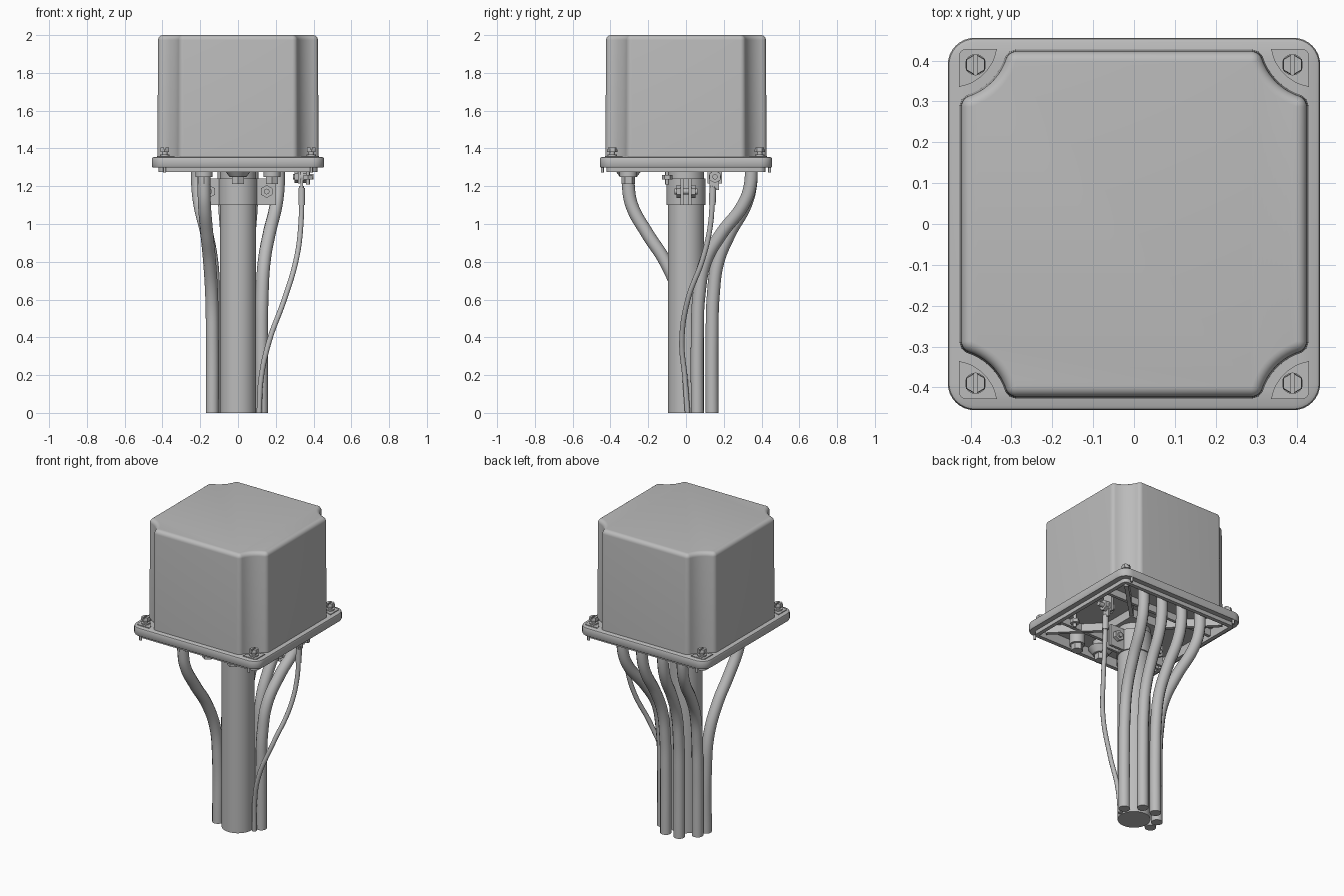
import bpy, bmesh, math
from mathutils import Matrix, Vector

if "Cube" in bpy.data.objects:
    bpy.data.objects.remove(bpy.data.objects["Cube"])

grey = bpy.data.materials.new("plain grey")
grey.diffuse_color = (0.5, 0.5, 0.5, 1)
grey.use_nodes = True
grey.node_tree.nodes["Principled BSDF"].inputs["Base Color"].default_value = grey.diffuse_color


def finish(ob):
    ob.data.materials.clear()
    ob.data.materials.append(grey)
    bpy.ops.object.select_all(action='DESELECT')
    ob.select_set(True)
    bpy.context.view_layer.objects.active = ob
    bpy.ops.object.shade_smooth_by_angle(angle=math.radians(35))
    return ob


def from_bm(name, bm):
    bmesh.ops.recalc_face_normals(bm, faces=bm.faces[:])
    me = bpy.data.meshes.new(name)
    bm.to_mesh(me)
    bm.free()
    ob = bpy.data.objects.new(name, me)
    bpy.context.collection.objects.link(ob)
    return finish(ob)


def box(name, lo, hi, turn=0):
    bm = bmesh.new()
    lo, hi = Vector(lo), Vector(hi)
    bmesh.ops.create_cube(bm, size=1, matrix=Matrix.Rotation(turn, 4, 'Z')
                          @ Matrix.Translation((lo + hi) / 2) @ Matrix.Diagonal((*(hi - lo), 1)))
    return from_bm(name, bm)


def cyl(name, r, a, b, sides=32):
    a, b = Vector(a), Vector(b)
    q = (b - a).to_track_quat('Z', 'Y').to_matrix().to_4x4()
    bm = bmesh.new()
    bmesh.ops.create_cone(bm, cap_ends=True, segments=sides, radius1=r, radius2=r,
                          depth=(b - a).length, matrix=Matrix.Translation((a + b) / 2) @ q)
    return from_bm(name, bm)


def loft(name, rings, closed=False):
    bm = bmesh.new()
    vs = [[bm.verts.new(p) for p in ring] for ring in rings]
    n = len(vs[0])
    for k in range(len(vs) if closed else len(vs) - 1):
        a, b = vs[k], vs[(k + 1) % len(vs)]
        for i in range(n):
            j = (i + 1) % n
            bm.faces.new((a[i], a[j], b[j], b[i]))
    if not closed:
        bm.faces.new(vs[0])
        bm.faces.new(vs[-1])
    return from_bm(name, bm)


def tube(name, pts, r):
    cu = bpy.data.curves.new(name, 'CURVE')
    cu.dimensions = '3D'
    cu.bevel_depth, cu.bevel_resolution = r, 4
    cu.resolution_u, cu.use_fill_caps = 8, True
    sp = cu.splines.new('BEZIER')
    sp.bezier_points.add(len(pts) - 1)
    for bp, p in zip(sp.bezier_points, pts):
        bp.co = p
        bp.handle_left_type = bp.handle_right_type = 'AUTO'
    ob = bpy.data.objects.new(name, cu)
    bpy.context.collection.objects.link(ob)
    bpy.ops.object.select_all(action='DESELECT')
    ob.select_set(True)
    bpy.context.view_layer.objects.active = ob
    bpy.ops.object.convert(target='MESH')
    return finish(bpy.context.object)


def four(corner):
    """Repeat a corner's points around the four sides."""
    return [(x * c - y * s, x * s + y * c) for c, s in ((1, 0), (0, 1), (-1, 0), (0, -1))
            for x, y in corner]


def arc(cx, cy, r, a0, a1, n=8):
    return [(cx + r * math.cos(a0 + (a1 - a0) * i / n), cy + r * math.sin(a0 + (a1 - a0) * i / n))
            for i in range(n + 1)]


def notched(d, z):
    """Square with concave corners, inset by d."""
    h, c, R, f = 0.427, 0.45, 0.14, 0.032
    fx = h - f
    fy = c - math.sqrt((R + f) ** 2 - (c - fx) ** 2)
    t = math.atan2(c - fy, c - fx)
    pts = arc(fx, fy, f - d, 0, t)
    pts += arc(c, c, R + d, math.pi + t, 1.5 * math.pi - t, 10)[1:-1]
    pts += arc(fy, fx, f - d, math.pi / 2 - t, math.pi / 2)
    return [(x, y, z) for x, y in four(pts)]


def rounded(h, r, z):
    return [(x, y, z) for x, y in four(arc(h - r, h - r, r, 0, math.pi / 2))]


# Cover with notched corners and a rounded top edge
rings = [notched(0, 1.345), notched(0.004, 1.974)]
for i in range(1, 7):
    a = math.pi / 2 * i / 6
    rings.append(notched(0.004 + 0.026 * (1 - math.cos(a)), 1.974 + 0.026 * math.sin(a)))
loft("cover", rings)

# Mounting flange with lower lip
loft("flange", [rounded(h, h - 0.39, z) for h, z in
                ((0.452, 1.30), (0.456, 1.306), (0.456, 1.344), (0.453, 1.351), (0.445, 1.355),
                 (0.395, 1.355), (0.395, 1.275), (0.42, 1.275), (0.42, 1.30))], True)
loft("base_floor", [rounded(0.4, 0.02, 1.335), rounded(0.4, 0.02, 1.352)])

# Corner pads and slotted screws
for sx in (-1, 1):
    for sy in (-1, 1):
        x, y = 0.388 * sx, 0.39 * sy
        t = math.radians(14)
        pad = [(0.428, 0.336)] + arc(0.45, 0.45, 0.117, math.pi + math.pi / 2 - t,
                                     math.pi + t)[1:-1] + [(0.336, 0.428)]
        pad += arc(0.413, 0.413, 0.015, math.pi / 2, 0, 4)
        loft("corner_pad", [[(sx * px, sy * py, z) for px, py in pad] for z in (1.35, 1.36)])
        cyl("screw_washer", 0.026, (x, y, 1.358), (x, y, 1.368), 24)
        cyl("screw_shank", 0.014, (x, y, 1.36), (x, y, 1.385), 16)
        cyl("screw_head", 0.027, (x, y, 1.38), (x, y, 1.394), 6)
        for side in (-1, 1):
            bm = bmesh.new()
            bmesh.ops.create_cone(bm, cap_ends=True, segments=6, radius1=0.027, radius2=0.025,
                                  depth=0.011, matrix=Matrix.Translation((x, y, 1.3995)))
            bmesh.ops.bisect_plane(bm, geom=bm.verts[:] + bm.edges[:] + bm.faces[:],
                                   plane_co=(x + side * 0.005, y, 0), plane_no=(side, 0, 0),
                                   clear_inner=True)
            bmesh.ops.holes_fill(bm, edges=bm.edges[:])
            from_bm("screw_head_half", bm)
        cyl("screw_tip", 0.008, (x, 0.443 * sy, 1.272), (x, 0.443 * sy, 1.31), 12)

# Underside ribs
for turn in (math.pi / 4, -math.pi / 4):
    box("diagonal_rib", (-0.52, -0.012, 1.285), (0.52, 0.012, 1.34), turn)
for y in (-0.22, 0.22):
    box("cross_rib", (-0.4, y - 0.01, 1.29), (0.4, y + 0.01, 1.34))
box("pole_socket", (-0.12, -0.12, 1.28), (0.12, 0.12, 1.34))

# Pole and two-half clamp with eared bolts
cyl("pole", 0.096, (0, 0, 0), (0, 0, 1.3), 48)
cyl("clamp_band", 0.104, (0, 0, 1.10), (0, 0, 1.24), 48)
for sx in (-1, 1):
    for sy in (-1, 1):
        box("clamp_ear", (min(sx * 0.09, sx * 0.2), sy * 0.02 - 0.008, 1.10),
            (max(sx * 0.09, sx * 0.2), sy * 0.02 + 0.008, 1.24))
        cyl("clamp_bolt_head", 0.034, (sx * 0.152, sy * 0.028, 1.172),
            (sx * 0.152, sy * 0.05, 1.172), 6)
    cyl("clamp_bolt", 0.015, (sx * 0.152, -0.06, 1.172), (sx * 0.152, 0.06, 1.172), 16)

# Front cable glands
for x in (-0.18, 0, 0.18):
    cyl("gland_flange", 0.046, (x, -0.305, 1.25), (x, -0.305, 1.34), 24)
    cyl("gland_nut", 0.036, (x, -0.305, 1.212), (x, -0.305, 1.25), 6)
bm = bmesh.new()
bmesh.ops.create_cone(bm, cap_ends=True, segments=24, radius1=0.045, radius2=0.075, depth=0.04,
                      matrix=Matrix.Translation((0, -0.305, 1.27)))
from_bm("centre_gland_collar", bm)


def cable(name, top, bottom, shape):
    tube(name, [(bottom[0] + (top[0] - bottom[0]) * s, bottom[1] + (top[1] - bottom[1]) * s, z)
                for z, s in shape], 0.034)


# Thick cables: four at the rear, one at the front
rear = ((0, 0), (0.4, 0), (0.62, 0.03), (0.8, 0.15), (0.95, 0.45), (1.1, 0.85), (1.2, 0.98), (1.34, 1))
for sx in (-1, 1):
    cable("rear_outer_cable", (sx * 0.215, 0.345), (sx * 0.125, 0.06), rear)
    cable("rear_inner_cable", (sx * 0.075, 0.345), (sx * 0.048, 0.138), rear)
cable("front_cable", (-0.18, -0.305), (-0.136, -0.012),
      ((0, 0), (0.4, 0), (0.62, 0.08), (0.8, 0.33), (0.95, 0.66), (1.1, 0.94), (1.2, 1), (1.3, 1)))

# Earth wire with lug, bracket and bolt
tube("earth_wire", [(0.112, 0.008, 0), (0.122, -0.005, 0.18), (0.165, -0.022, 0.38),
                    (0.245, 0.01, 0.6), (0.31, 0.09, 0.82), (0.333, 0.13, 1.0),
                    (0.337, 0.14, 1.2)], 0.014)
cyl("lug_sleeve", 0.018, (0.337, 0.139, 1.1), (0.337, 0.142, 1.19), 16)
box("lug_tongue", (0.331, 0.125, 1.18), (0.343, 0.175, 1.25))
cyl("lug_eye", 0.032, (0.331, 0.153, 1.25), (0.343, 0.153, 1.25), 24)
box("earth_bracket", (0.318, 0.115, 1.215), (0.331, 0.19, 1.34))
cyl("earth_bolt_head", 0.034, (0.343, 0.153, 1.25), (0.366, 0.153, 1.25), 6)
cyl("earth_bolt_nut", 0.034, (0.298, 0.153, 1.25), (0.318, 0.153, 1.25), 6)
cyl("earth_bolt", 0.014, (0.29, 0.153, 1.25), (0.4, 0.153, 1.25), 16)
cyl("underside_stud", 0.01, (0.37, -0.1, 1.21), (0.37, -0.1, 1.34), 12)
cyl("underside_stud_nut", 0.028, (0.37, -0.1, 1.235), (0.37, -0.1, 1.26), 6)
